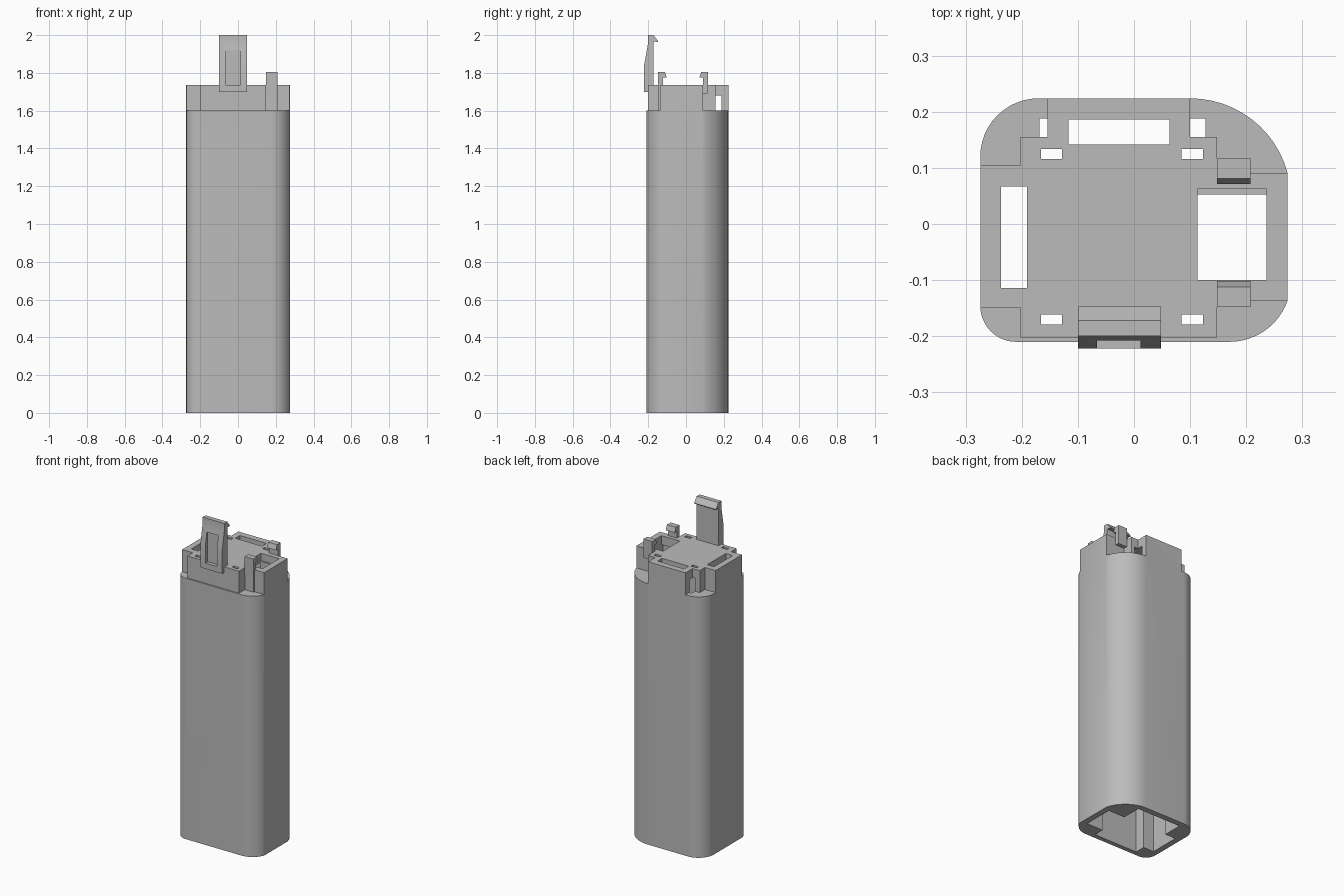
import bpy, bmesh, math
from mathutils import Vector

if "Cube" in bpy.data.objects:
    bpy.data.objects.remove(bpy.data.objects["Cube"], do_unlink=True)

grey = bpy.data.materials.new("plain grey")
grey.use_nodes = True
grey.diffuse_color = (0.5, 0.5, 0.5, 1)
grey.node_tree.nodes["Principled BSDF"].inputs["Base Color"].default_value = (0.5, 0.5, 0.5, 1)

BODY_TOP, CAP_TOP, ROOF = 1.60, 1.735, 1.68


def prism(name, points, lo, hi, axis="z"):
    """Extrude an outline: (x, y) along z, or (y, z) along x."""
    bm = bmesh.new()
    place = (lambda a, b: (a, b, lo)) if axis == "z" else (lambda a, b: (lo, a, b))
    step = Vector((0, 0, hi - lo)) if axis == "z" else Vector((hi - lo, 0, 0))
    face = bm.faces.new([bm.verts.new(place(*p)) for p in points])
    top = bmesh.ops.extrude_face_region(bm, geom=[face])["geom"]
    bmesh.ops.translate(bm, vec=step, verts=[v for v in top if isinstance(v, bmesh.types.BMVert)])
    bmesh.ops.recalc_face_normals(bm, faces=bm.faces)
    mesh = bpy.data.meshes.new(name)
    bm.to_mesh(mesh)
    bm.free()
    mesh.materials.append(grey)
    obj = bpy.data.objects.new(name, mesh)
    bpy.context.collection.objects.link(obj)
    return obj


def rect(x0, x1, y0, y1):
    return [(x0, y0), (x1, y0), (x1, y1), (x0, y1)]


def cut(target, points, lo, hi, axis="z"):
    """Subtract a prism from the target and discard the cutter."""
    cutter = prism("cutter", points, lo, hi, axis)
    cutter.hide_render = True
    mod = target.modifiers.new("cut", "BOOLEAN")
    mod.operation, mod.solver, mod.object = "DIFFERENCE", "EXACT", cutter
    bpy.context.view_layer.objects.active = target
    bpy.ops.object.modifier_apply(modifier=mod.name)
    bpy.data.objects.remove(cutter, do_unlink=True)


def arc(cx, cy, r, start, end, steps=12):
    angles = [math.radians(start + (end - start) * i / steps) for i in range(steps + 1)]
    return [(cx + r * math.cos(a), cy + r * math.sin(a)) for a in angles]


# Housing: long tube whose four corners have different radii
outline = (arc(0.17, -0.10, 0.11, -90, -19) + arc(0.10, 0.044, 0.18, 15, 90)
           + arc(-0.17, 0.12, 0.104, 90, 180) + arc(-0.21, -0.146, 0.064, 180, 270))
housing = prism("housing", outline, 0, CAP_TOP)

# Corner notches and the set-back front of the cap
notches = [
    [(-0.154, 0.3), (-0.154, 0.155), (-0.202, 0.155), (-0.202, 0.104), (-0.4, 0.104), (-0.4, 0.3)],
    [(0.10, 0.3), (0.10, 0.155), (0.148, 0.155), (0.148, 0.09), (0.4, 0.09), (0.4, 0.3)],
    [(0.148, -0.3), (0.148, -0.145), (0.208, -0.145), (0.208, -0.137), (0.4, -0.137), (0.4, -0.3)],
    rect(-0.4, -0.202, -0.3, -0.15),
    rect(-0.21, 0.16, -0.3, -0.202),
]
for notch in notches:
    cut(housing, notch, BODY_TOP, 2)

# Cross-shaped cavity, open at the bottom
cut(housing, [(-0.168, -0.182), (0.127, -0.182), (0.127, -0.118), (0.238, -0.118),
              (0.238, 0.068), (0.127, 0.068), (0.127, 0.188), (-0.168, 0.188),
              (-0.168, 0.068), (-0.239, 0.068), (-0.239, -0.118), (-0.168, -0.118)],
    -0.1, ROOF)

# Slots, window and small pin holes through the cap
holes = [rect(-0.117, 0.063, 0.142, 0.186), rect(-0.237, -0.191, -0.114, 0.067),
         rect(0.113, 0.236, -0.10, 0.062)]
holes += [rect(x - 0.019, x + 0.019, y - 0.009, y + 0.009)
          for x in (-0.147, 0.104) for y in (0.125, -0.17)]
for hole in holes:
    cut(housing, hole, ROOF - 0.1, 2)

# Ledge below the window's back edge
prism("window_ledge", rect(0.113, 0.236, 0.053, 0.07), 1.6, 1.69)

# Tall latch with a hooked tip and a recessed front panel
latch = prism("latch", [(-0.222, 1.70), (-0.222, 1.84), (-0.20, 1.96), (-0.20, 2.0),
                        (-0.172, 2.0), (-0.147, 1.967), (-0.150, 1.963), (-0.172, 1.967),
                        (-0.172, 1.70)], -0.10, 0.048, "x")
cut(latch, rect(-0.066, 0.012, -0.3, -0.20), CAP_TOP, 1.92)

# Pair of small snap clips beside the window, hooks facing each other
clip = [(-0.146, 1.69), (-0.148, 1.805), (-0.112, 1.805), (-0.102, 1.775), (-0.122, 1.775),
        (-0.122, 1.69)]
prism("front_clip", clip, 0.148, 0.208, "x")
prism("back_clip", [(-0.031 - y, z) for y, z in clip], 0.148, 0.208, "x")

# Smooth the rounded corners, keep the edges sharp
for obj in bpy.context.scene.objects:
    obj.select_set(obj.type == "MESH")
bpy.context.view_layer.objects.active = housing
bpy.ops.object.shade_smooth_by_angle(angle=math.radians(30))
